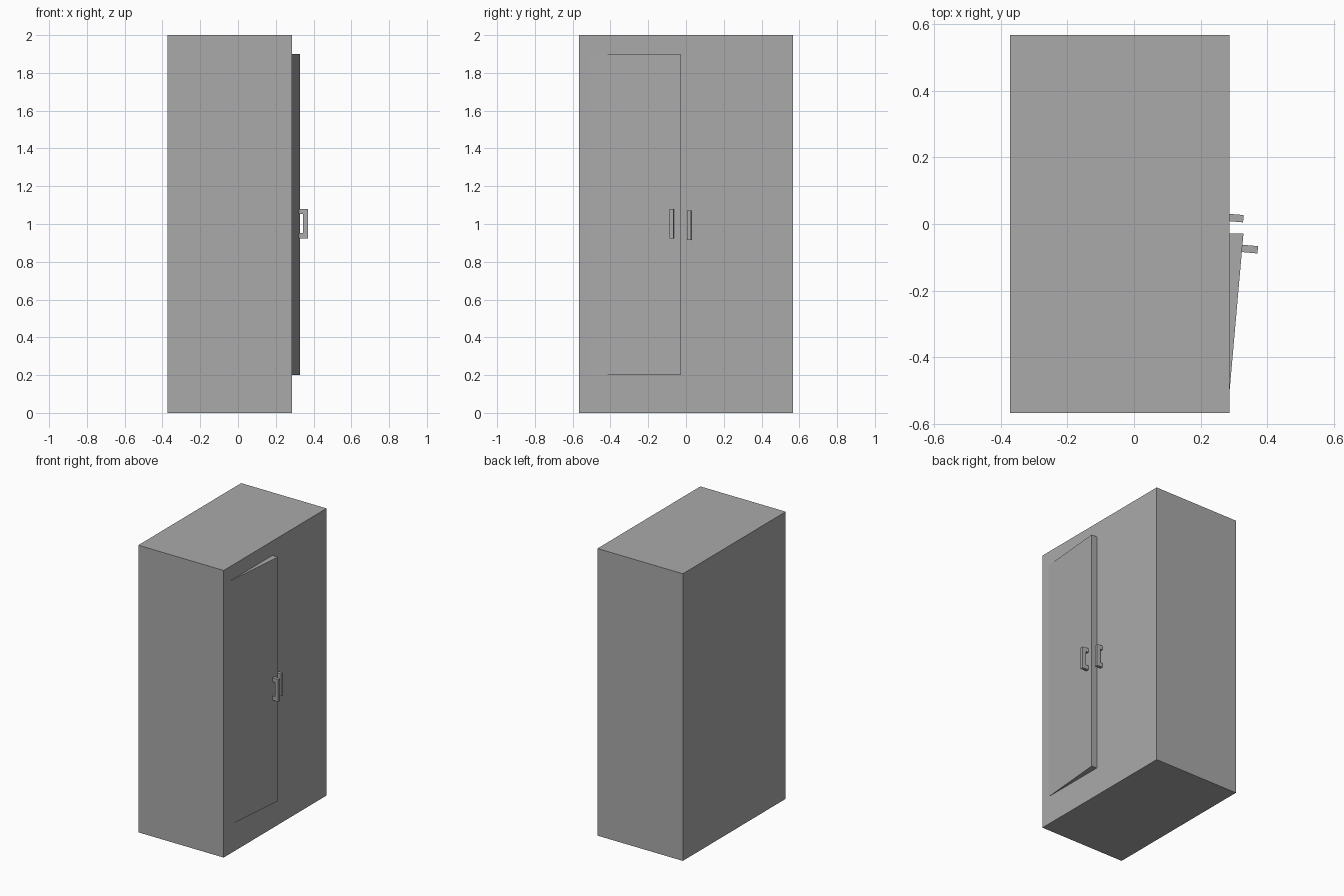
import bpy
import bmesh
from math import radians
from mathutils import Matrix, Vector

default = bpy.data.objects.get("Cube")
if default:
    bpy.data.objects.remove(default, do_unlink=True)

# One plain grey for the whole cabinet
grey = bpy.data.materials.new("cabinet grey")
grey.use_nodes = True
colour = (0.4, 0.4, 0.4, 1.0)
grey.diffuse_color = colour
grey.node_tree.nodes["Principled BSDF"].inputs["Base Color"].default_value = colour


def prism(name, outline, direction):
    """Extrude a closed outline along a direction into a solid."""
    bm = bmesh.new()
    face = bm.faces.new([bm.verts.new(p) for p in outline])
    moved = bmesh.ops.extrude_face_region(bm, geom=[face])["geom"]
    verts = [v for v in moved if isinstance(v, bmesh.types.BMVert)]
    bmesh.ops.translate(bm, verts=verts, vec=Vector(direction))
    bmesh.ops.recalc_face_normals(bm, faces=bm.faces)
    mesh = bpy.data.meshes.new(name)
    bm.to_mesh(mesh)
    bm.free()
    mesh.materials.append(grey)
    obj = bpy.data.objects.new(name, mesh)
    bpy.context.collection.objects.link(obj)
    return obj


BACK, FRONT, HALF = -0.372, 0.286, 0.566

# Cabinet body
prism("cabinet_body",
      [(BACK, -HALF, 0), (FRONT, -HALF, 0), (FRONT, HALF, 0), (BACK, HALF, 0)],
      (0, 0, 2))

# Door standing slightly ajar, its hinge edge sunk into the body
prism("ajar_door",
      [(FRONT - 0.005, -0.56, 0.2), (FRONT, -0.505, 0.2), (0.328, -0.028, 0.2),
       (FRONT - 0.005, -0.028, 0.2)],
      (0, 0, 1.7))


# U-shaped pull handles, turned with the door
def handle(name, x, y, z):
    width, reach, grip, half, inner = 0.022, 0.049, 0.026, 0.078, 0.05
    upper = [(0, inner), (0, half), (reach, half)]
    outline = [(reach - grip, -inner), (reach - grip, inner)] + upper
    outline += [(a, -b) for a, b in reversed(upper)]
    obj = prism(name, [(a, -width / 2, b) for a, b in outline], (0, width, 0))
    obj.matrix_world = Matrix.Translation((x, y, z)) @ Matrix.Rotation(radians(-5), 4, "Z")


handle("door_handle", 0.322, -0.073, 1.002)
handle("fixed_handle", 0.279, 0.02, 0.994)
